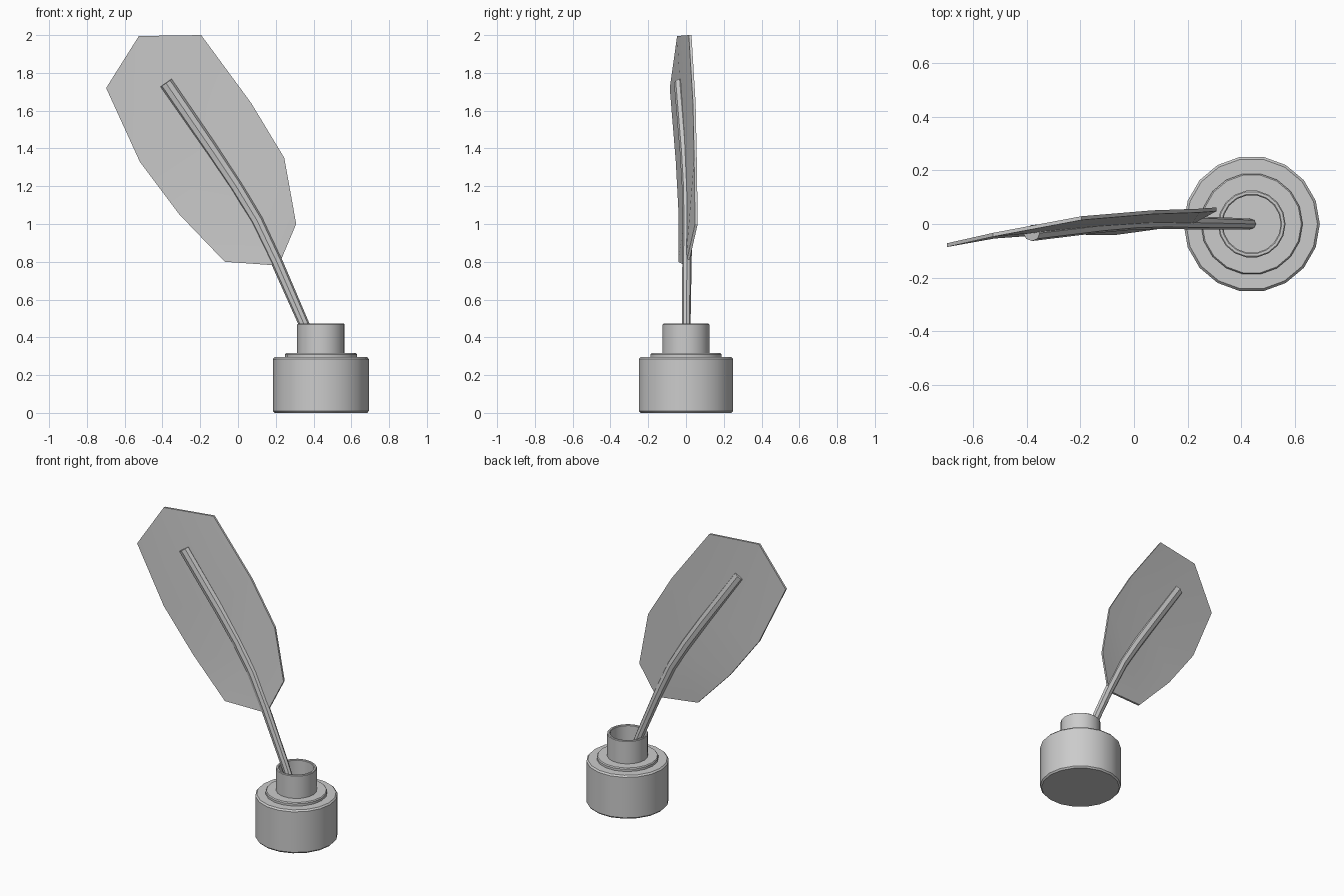
import bpy, bmesh, math
from mathutils import Vector

if "Cube" in bpy.data.objects:
    bpy.data.objects.remove(bpy.data.objects["Cube"])


def make_object(name, bm, angle=35):
    bmesh.ops.recalc_face_normals(bm, faces=bm.faces)
    mesh = bpy.data.meshes.new(name)
    bm.to_mesh(mesh)
    bm.free()
    obj = bpy.data.objects.new(name, mesh)
    bpy.context.collection.objects.link(obj)
    bpy.ops.object.select_all(action='DESELECT')
    obj.select_set(True)
    bpy.context.view_layer.objects.active = obj
    bpy.ops.object.shade_smooth_by_angle(angle=math.radians(angle))
    return obj


def bridge(bm, rings):
    # Skin a list of vertex rings and cap both ends
    n = len(rings[0])
    for a, b in zip(rings, rings[1:]):
        for i in range(n):
            j = (i + 1) % n
            bm.faces.new((a[i], a[j], b[j], b[i]))
    bm.faces.new(rings[0])
    bm.faces.new(rings[-1])


# Ink bottle: lathed profile (radius, height) with an open neck
profile = [(0.245, 0), (0.254, 0.01), (0.254, 0.285), (0.245, 0.295),
           (0.19, 0.295), (0.19, 0.31), (0.185, 0.317), (0.126, 0.317),
           (0.126, 0.468), (0.122, 0.472), (0.112, 0.472), (0.108, 0.468),
           (0.108, 0.26)]
SIDES = 18
bm = bmesh.new()
rings = [[bm.verts.new((0.439 + r * math.cos(math.tau * i / SIDES),
                        r * math.sin(math.tau * i / SIDES), z))
          for i in range(SIDES)] for r, z in profile]
bridge(bm, rings)
make_object("ink_bottle", bm)

# Quill shaft: octagonal tube along a gently bent path (x, y, z, radius)
path = [(0.432, 0.0, 0.27, 0.025), (0.345, 0.002, 0.48, 0.028),
        (0.205, 0.005, 0.80, 0.031), (0.10, 0.008, 1.02, 0.033),
        (-0.01, 0.006, 1.20, 0.035), (-0.13, -0.004, 1.38, 0.036),
        (-0.382, -0.034, 1.747, 0.037)]
pts = [Vector(p[:3]) for p in path]
bm = bmesh.new()
rings = []
for k, p in enumerate(pts):
    t = (pts[min(k + 1, len(pts) - 1)] - pts[max(k - 1, 0)]).normalized()
    u = t.cross(Vector((0, 1, 0))).normalized()
    v = t.cross(u)
    r = path[k][3]
    rings.append([bm.verts.new(p + u * r * math.cos(math.tau * i / 8)
                               + v * r * 0.8 * math.sin(math.tau * i / 8))
                  for i in range(8)])
bridge(bm, rings)
make_object("quill_shaft", bm)

# Feather vane: rows of left edge, spine, right edge, given a thin thickness
rows = [[(-0.07, -0.034, 0.80), (0.215, 0.005, 0.78), (0.308, 0.055, 1.00)],
        [(-0.31, -0.032, 1.05), (0.055, 0.008, 1.10), (0.245, 0.050, 1.35)],
        [(-0.52, -0.047, 1.33), (-0.15, -0.006, 1.41), (0.07, 0.044, 1.64)],
        [(-0.698, -0.079, 1.72), (-0.525, -0.040, 1.995), (-0.195, 0.022, 2.0)]]
bm = bmesh.new()
layers = []
for dy in (-0.007, 0.007):
    grid = [[bm.verts.new((x, y + dy, z)) for x, y, z in row] for row in rows]
    for a, b in zip(grid, grid[1:]):
        for i in range(2):
            bm.faces.new((a[i], a[i + 1], b[i + 1], b[i]))
    layers.append(grid[0] + [g[-1] for g in grid[1:]]
                  + grid[-1][-2::-1] + [g[0] for g in grid[-2:0:-1]])
front, back = layers
for i in range(len(front)):
    j = (i + 1) % len(front)
    bm.faces.new((front[i], front[j], back[j], back[i]))
make_object("feather_vane", bm, 5)
